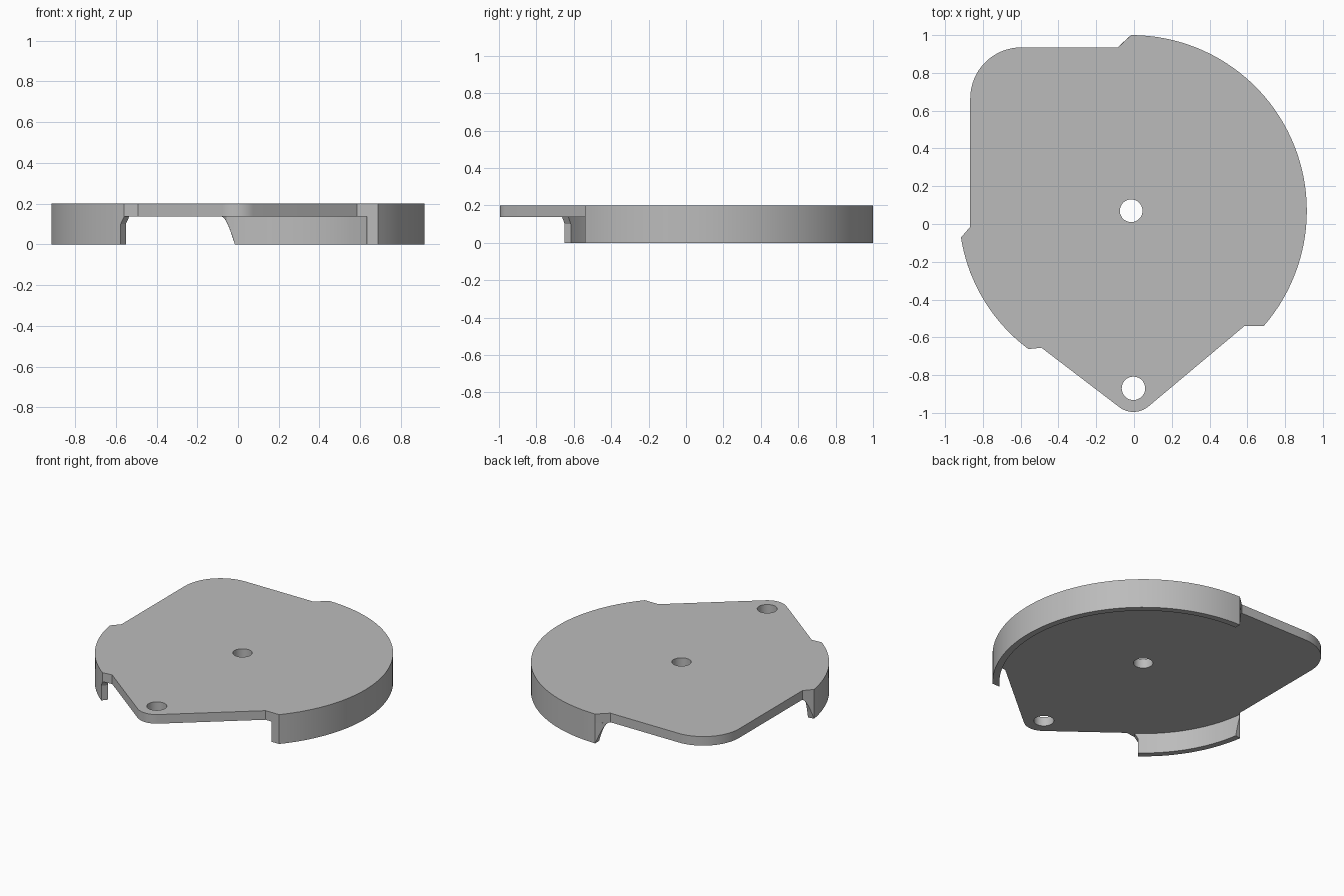
import bpy
import bmesh
from math import cos, sin, radians, pi
from mathutils import Vector

if "Cube" in bpy.data.objects:
    bpy.data.objects.remove(bpy.data.objects["Cube"], do_unlink=True)

CENTRE = (-0.015, 0.07)
R_BIG, R_SMALL, WALL = 0.93, 0.912, 0.042
Z_PLATE, Z_TOP = 0.138, 0.2

grey = bpy.data.materials.new("plain_grey")
grey.use_nodes = True
grey.diffuse_color = (0.5, 0.5, 0.5, 1)
grey.node_tree.nodes["Principled BSDF"].inputs["Base Color"].default_value = (0.5, 0.5, 0.5, 1)


def arc(centre, r, a0, a1, n):
    angles = [radians(a0 + (a1 - a0) * i / n) for i in range(n + 1)]
    return [(centre[0] + r * cos(a), centre[1] + r * sin(a)) for a in angles]


def finish(bm, name):
    bmesh.ops.recalc_face_normals(bm, faces=bm.faces[:])
    mesh = bpy.data.meshes.new(name)
    bm.to_mesh(mesh)
    bm.free()
    mesh.materials.append(grey)
    ob = bpy.data.objects.new(name, mesh)
    bpy.context.collection.objects.link(ob)
    bpy.ops.object.select_all(action="DESELECT")
    ob.select_set(True)
    bpy.context.view_layer.objects.active = ob
    bpy.ops.object.shade_smooth_by_angle(angle=radians(25))
    return ob


# Flat plate: outline with notches, a rounded corner, a pointed lug and two holes
outline = arc(CENTRE, R_BIG, -40.9, 90, 48)
outline += [(-0.085, 0.935)]
outline += arc((-0.597, 0.665), 0.27, 90, 180, 16)
outline += [(-0.867, -0.015)]
outline += arc(CENTRE, R_SMALL, 188.9, 233.4, 18)
outline += [(-0.49, -0.655)]
outline += arc((-0.003, -0.872), 0.123, 234, 309.5, 10)
outline += [(0.585, -0.54)]

pivot_hole = arc(CENTRE, 0.06, 0, 352.5, 47)
lug_hole = arc((-0.003, -0.87), 0.062, 0, 352.5, 47)

bm = bmesh.new()
edges = []
for loop in (outline, pivot_hole, lug_hole):
    vs = [bm.verts.new((x, y, Z_PLATE)) for x, y in loop]
    edges += [bm.edges.new((v, vs[i - 1])) for i, v in enumerate(vs)]
bmesh.ops.triangle_fill(bm, edges=edges, use_beauty=True)
ext = bmesh.ops.extrude_face_region(bm, geom=bm.faces[:])
top = [v for v in ext["geom"] if isinstance(v, bmesh.types.BMVert)]
bmesh.ops.translate(bm, verts=top, vec=Vector((0, 0, Z_TOP - Z_PLATE)))
finish(bm, "cover_plate")


def rim_wall(name, columns):
    """Loft a wall through columns of (angle, inner radius, outer radius, bottom height)."""
    bm = bmesh.new()
    rings = []
    for a, r_in, r_out, z in columns:
        c, s = cos(radians(a)), sin(radians(a))
        rings.append([bm.verts.new((CENTRE[0] + r * c, CENTRE[1] + r * s, h))
                      for r, h in ((r_in, z), (r_out, z), (r_out, Z_PLATE), (r_in, Z_PLATE))])
    for p, q in zip(rings, rings[1:]):
        for i in range(4):
            j = (i + 1) % 4
            bm.faces.new((p[i], p[j], q[j], q[i]))
    bm.faces.new(rings[0])
    bm.faces.new(rings[-1])
    return finish(bm, name)


def sweep(r, a0, a1, n):
    return [(a0 + (a1 - a0) * i / n, r - WALL, r, 0) for i in range(n + 1)]


def fillet(r, a0, a1, n=8):
    """Curved end that rises to the plate while its outside tapers inward."""
    cols = []
    for i in range(1, n + 1):
        t = i / n
        z = (Z_PLATE - 0.001) * sin(t * pi / 2) if t < 1 else Z_PLATE - 0.001
        r_out = r - 0.06 * t
        cols.append((a0 + (a1 - a0) * t, min(r - WALL, r_out - 0.002), r_out, z))
    return cols


# Long wall: straight-cut front end, filleted back end
r_in = R_BIG - WALL
rim_wall("long_rim_wall",
         [(-43.3, r_in, r_in + 0.001, 0)] + sweep(R_BIG, -40.9, 90, 48) + fillet(R_BIG, 90, 94.4))

# Short wall: filleted back end, small chamfer under the plate at the front end
rim_wall("short_rim_wall",
         fillet(R_SMALL, 188.9, 185.7)[::-1] + sweep(R_SMALL, 188.9, 232, 18)
         + [(232.02, R_SMALL - WALL, R_SMALL, 0.1), (233.4, R_SMALL - WALL, R_SMALL, Z_PLATE - 0.001)])
